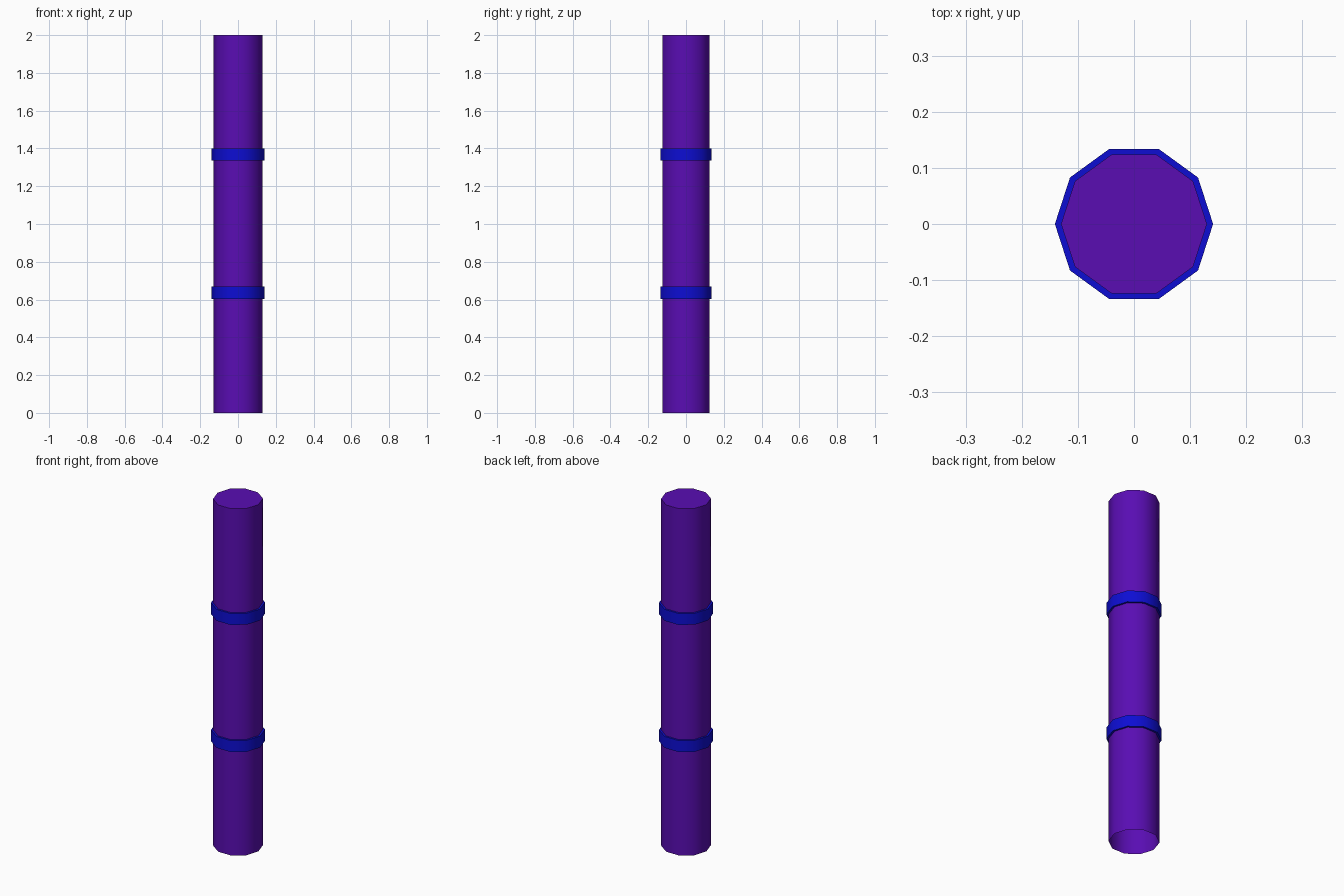
import bpy, bmesh, math

if "Cube" in bpy.data.objects:
    bpy.data.objects.remove(bpy.data.objects["Cube"])

SIDES = 10


def material(name, color):
    m = bpy.data.materials.new(name)
    m.diffuse_color = color
    m.use_nodes = True
    m.node_tree.nodes["Principled BSDF"].inputs["Base Color"].default_value = m.diffuse_color
    return m


def lathe(name, profile, mat, closed=False, cap_top=False):
    """Sweep (radius, z) points around z with SIDES flat sides."""
    bm = bmesh.new()
    rings = [[bm.verts.new((r * math.cos(math.tau * i / SIDES),
                            r * math.sin(math.tau * i / SIDES), z))
              for i in range(SIDES)] for r, z in profile]
    pairs = list(zip(rings, rings[1:]))
    if closed:
        pairs.append((rings[-1], rings[0]))
    for a, b in pairs:
        for i in range(SIDES):
            j = (i + 1) % SIDES
            bm.faces.new((a[i], a[j], b[j], b[i]))
    if cap_top:
        bm.faces.new(rings[-1])
    mesh = bpy.data.meshes.new(name)
    bm.to_mesh(mesh)
    bm.free()
    mesh.materials.append(mat)
    obj = bpy.data.objects.new(name, mesh)
    bpy.context.collection.objects.link(obj)
    bpy.context.view_layer.objects.active = obj
    obj.select_set(True)
    bpy.ops.object.shade_smooth_by_angle(angle=math.radians(40))
    obj.select_set(False)
    return obj


purple = material("purple", (0.10, 0.004, 0.45, 1))
blue = material("blue", (0.004, 0.004, 0.65, 1))

# Tube: capped on top, open underneath
lathe("pole", [(0.13, 0), (0.13, 2)], purple, cap_top=True)

# Two raised bands
for name, z in (("lower_band", 0.635), ("upper_band", 1.368)):
    h = 0.033
    lathe(name, [(0.13, z - h), (0.141, z - h), (0.141, z + h), (0.13, z + h)],
          blue, closed=True)
